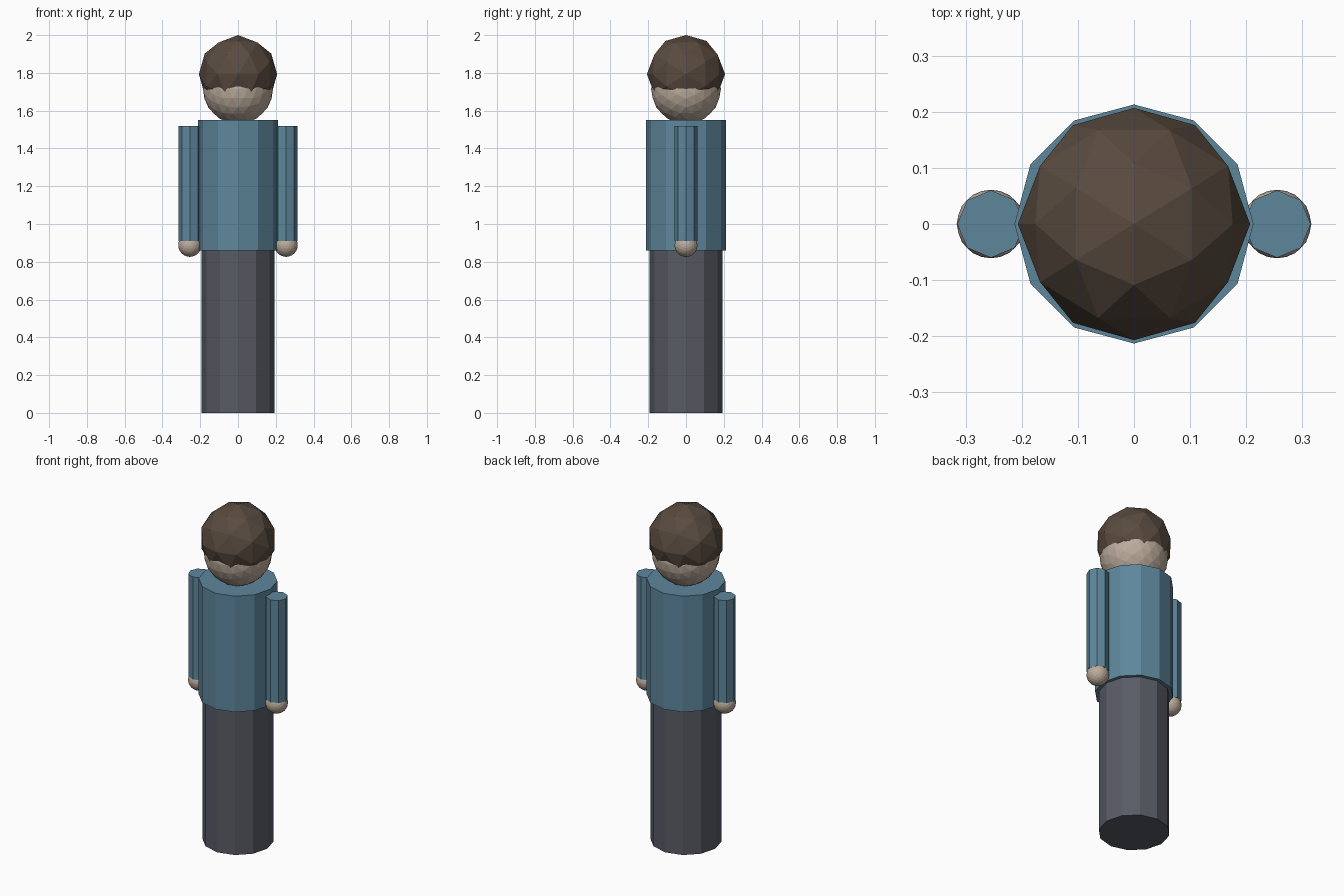
import bpy, bmesh, math

if "Cube" in bpy.data.objects:
    bpy.data.objects.remove(bpy.data.objects["Cube"])


def material(name, rgb):
    m = bpy.data.materials.new(name)
    m.diffuse_color = (*rgb, 1)
    m.use_nodes = True
    m.node_tree.nodes["Principled BSDF"].inputs["Base Color"].default_value = m.diffuse_color
    return m


SKIN = material("skin", (0.50, 0.41, 0.33))
HAIR = material("hair", (0.10, 0.07, 0.05))
SHIRT = material("shirt", (0.11, 0.24, 0.33))
TROUSERS = material("trousers", (0.10, 0.105, 0.13))


def finish(name, bm, loc, mat):
    bmesh.ops.recalc_face_normals(bm, faces=bm.faces)
    mesh = bpy.data.meshes.new(name)
    bm.to_mesh(mesh)
    bm.free()
    mesh.materials.append(mat)
    ob = bpy.data.objects.new(name, mesh)
    ob.location = loc
    bpy.context.collection.objects.link(ob)
    return ob


def prism(name, sides, radius, z0, z1, x, mat):
    """Upright flat-sided cylinder with corners on the axes."""
    bm = bmesh.new()
    bmesh.ops.create_cone(bm, cap_ends=True, segments=sides,
                          radius1=radius, radius2=radius, depth=z1 - z0)
    return finish(name, bm, (x, 0, (z0 + z1) / 2), mat)


def ball(name, levels, radius, loc, mat):
    """Faceted ball: icosahedron with edge midpoints on the axes, subdivided."""
    bm = bmesh.new()
    phi = (1 + math.sqrt(5)) / 2
    for a in (-1, 1):
        for b in (-phi, phi):
            for co in ((a, b, 0), (0, a, b), (b, 0, a)):
                bm.verts.new(co)
    bmesh.ops.convex_hull(bm, input=bm.verts[:])
    for _ in range(levels):
        bmesh.ops.subdivide_edges(bm, edges=bm.edges[:], cuts=1, use_grid_fill=True)
        for v in bm.verts:
            v.co.normalize()
    for v in bm.verts:
        v.co = v.co.normalized() * radius
    return finish(name, bm, loc, mat)


# Body
prism("legs", 12, 0.193, 0.0, 0.86, 0, TROUSERS)
prism("torso", 12, 0.213, 0.86, 1.55, 0, SHIRT)

# Head with hair overlapping its upper part
ball("head", 2, 0.185, (0, 0, 1.715), SKIN)
ball("hair", 1, 0.207, (0, 0, 1.793), HAIR)

# Arms and hands
for side, s in (("left", -1), ("right", 1)):
    prism(side + "_arm", 8, 0.06, 0.91, 1.52, s * 0.255, SHIRT)
    ball(side + "_hand", 2, 0.061, (s * 0.255, 0, 0.887), SKIN)
